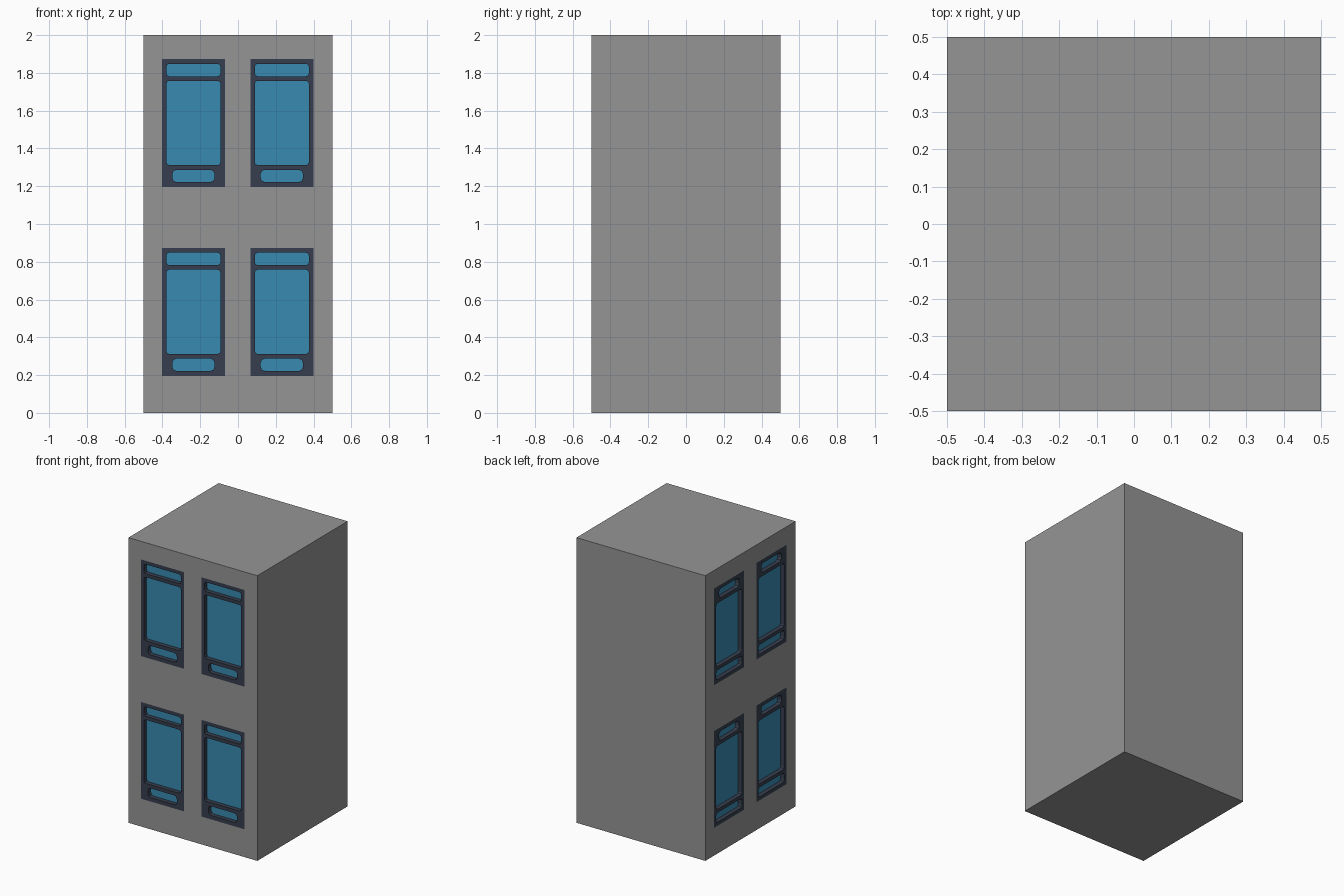
import bpy, bmesh, math
from mathutils import Vector

if "Cube" in bpy.data.objects:
    bpy.data.objects.remove(bpy.data.objects["Cube"])

DEPTH = 0.03                               # recess of the glass
CENTRES = (-0.236, 0.232)                  # window columns
FLOORS = (0.0, 1.0)                        # storey offsets
HALF_W, Z0, Z1 = 0.167, 0.195, 0.873       # window frame
# panes: half width, bottom, top, corner radius
PANES = ((0.143, 0.782, 0.848, 0.015),
         (0.143, 0.312, 0.758, 0.015),
         (0.112, 0.222, 0.287, 0.022))


def material(name, rgb):
    m = bpy.data.materials.new(name)
    m.diffuse_color = (*rgb, 1)
    m.use_nodes = True
    m.node_tree.nodes["Principled BSDF"].inputs["Base Color"].default_value = m.diffuse_color
    return m


MATS = [material("wall_grey", (0.30, 0.30, 0.30)),
        material("frame_navy", (0.037, 0.048, 0.074)),
        material("glass_blue", (0.040, 0.255, 0.440))]


# Facades: (u, v, depth) to world, seen from outside
def front(u, v, d):
    return Vector((u, -0.5 + d, v))


def left(u, v, d):
    return Vector((-0.5 + d, -u, v))


FACADES = ((front, Vector((0, -1, 0)), False), (left, Vector((-1, 0, 0)), True))


def make_object(name, bm):
    me = bpy.data.meshes.new(name)
    bm.to_mesh(me)
    bm.free()
    ob = bpy.data.objects.new(name, me)
    bpy.context.collection.objects.link(ob)
    for m in MATS:
        me.materials.append(m)
    return ob


def rounded_outline(cu, half, lo, hi, r):
    pts = []
    corners = ((cu + half - r, hi - r, 0), (cu - half + r, hi - r, 90),
               (cu - half + r, lo + r, 180), (cu + half - r, lo + r, 270))
    for u, v, a0 in corners:
        for step in (0, 45, 90):
            a = math.radians(a0 + step)
            pts.append((u + r * math.cos(a), v + r * math.sin(a)))
    return pts


# Tower block, with the window frame outlines cut into two facades
bm = bmesh.new()
bmesh.ops.create_cube(bm, size=1)
for v in bm.verts:
    v.co.z = (v.co.z + 0.5) * 2
for place, normal, flip in FACADES:
    across = place(1, 0, 0) - place(0, 0, 0)
    cuts = [(place(c + s * HALF_W, 0, 0), across) for c in CENTRES for s in (-1, 1)]
    cuts += [(Vector((0, 0, f + z)), Vector((0, 0, 1))) for f in FLOORS for z in (Z0, Z1)]
    for co, no in cuts:
        bm.normal_update()
        faces = [f for f in bm.faces if f.normal.dot(normal) > 0.9]
        edges = {e for f in faces for e in f.edges}
        verts = {v for f in faces for v in f.verts}
        bmesh.ops.bisect_plane(bm, geom=faces + list(edges) + list(verts),
                               plane_co=co, plane_no=no)
tower = make_object("tower_block", bm)

# Cutter for the recessed panes
bm = bmesh.new()
for place, normal, flip in FACADES:
    for c in CENTRES:
        for floor in FLOORS:
            for half, lo, hi, r in PANES:
                if flip:
                    lo, hi = Z0 + Z1 - hi, Z0 + Z1 - lo
                outline = rounded_outline(c, half, lo + floor, hi + floor, r)
                outer = [bm.verts.new(place(u, v, -0.05)) for u, v in outline]
                inner = [bm.verts.new(place(u, v, DEPTH)) for u, v in outline]
                bm.faces.new(outer)
                bm.faces.new(inner[::-1])
                n = len(outline)
                for i in range(n):
                    j = (i + 1) % n
                    bm.faces.new((outer[j], outer[i], inner[i], inner[j]))
bmesh.ops.recalc_face_normals(bm, faces=bm.faces)
cutter = make_object("pane_cutter", bm)

mod = tower.modifiers.new("pane_recesses", 'BOOLEAN')
mod.operation = 'DIFFERENCE'
mod.solver = 'EXACT'
mod.object = cutter
bpy.context.view_layer.objects.active = tower
tower.select_set(True)
bpy.ops.object.modifier_apply(modifier=mod.name)
bpy.data.objects.remove(cutter)

# Colour by position: recess floors are glass, the rest of each window is frame
for p in tower.data.polygons:
    p.material_index = 0
    p.use_smooth = False
    for place, normal, flip in FACADES:
        d = 0.5 - p.center.dot(normal)
        u = p.center.dot(place(1, 0, 0) - place(0, 0, 0))
        v = p.center.z % 1.0
        in_window = Z0 < v < Z1 and any(abs(u - c) < HALF_W for c in CENTRES)
        if in_window and -0.001 < d < DEPTH + 0.001:
            p.material_index = 2 if abs(d - DEPTH) < 0.001 else 1
